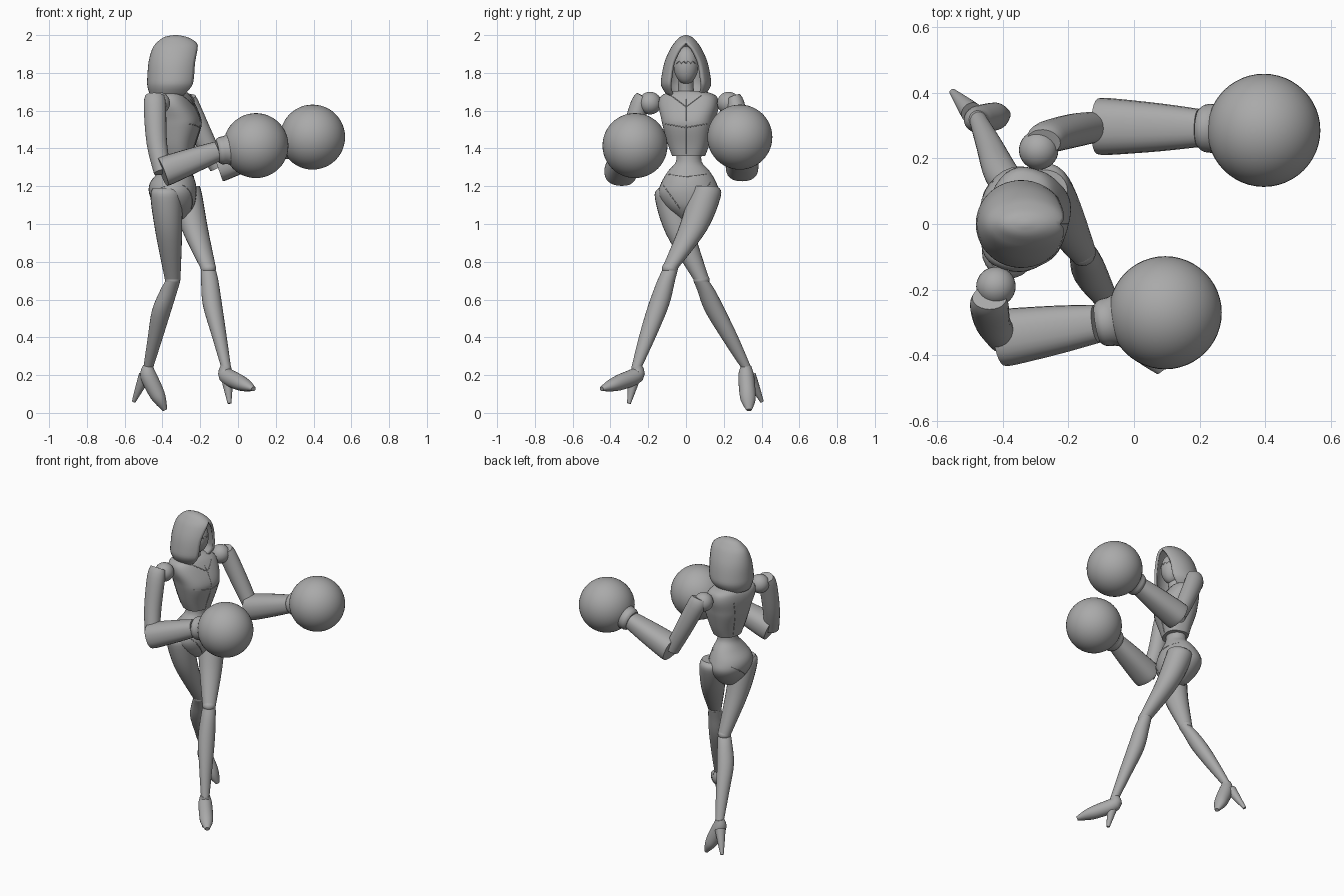
import bpy, bmesh, math
from mathutils import Vector
from mathutils.bvhtree import BVHTree

if "Cube" in bpy.data.objects:
    bpy.data.objects.remove(bpy.data.objects["Cube"])

colour = (0.4, 0.4, 0.4, 1)
grey = bpy.data.materials.new("plain grey")
grey.use_nodes = True
grey.diffuse_color = colour
grey.node_tree.nodes["Principled BSDF"].inputs["Base Color"].default_value = colour

X, Y, Z = Vector((1, 0, 0)), Vector((0, 1, 0)), Vector((0, 0, 1))


def finish(name, bm, angle=40):
    """Turn a bmesh into a smooth shaded grey object."""
    bmesh.ops.remove_doubles(bm, verts=bm.verts, dist=0.0002)
    bmesh.ops.recalc_face_normals(bm, faces=bm.faces)
    mesh = bpy.data.meshes.new(name)
    bm.to_mesh(mesh)
    bm.free()
    mesh.materials.append(grey)
    ob = bpy.data.objects.new(name, mesh)
    bpy.context.collection.objects.link(ob)
    bpy.ops.object.select_all(action="DESELECT")
    ob.select_set(True)
    bpy.context.view_layer.objects.active = ob
    bpy.ops.object.shade_smooth_by_angle(angle=math.radians(angle))
    return ob


def smooth(rows, steps):
    """Interpolate rows of numbers along a smooth curve."""
    result = []
    last = len(rows) - 1
    for i in range(last):
        before, start, end, after = (rows[min(max(i + k, 0), last)] for k in (-1, 0, 1, 2))
        for step in range(steps):
            t = step / steps
            row = []
            for p, q, r, s in zip(before, start, end, after):
                curve = 2 * p - 5 * q + 4 * r - s + t * (3 * (q - r) + s - p)
                row.append(q + t / 2 * (r - p + t * curve))
            result.append(row)
    return result + [list(rows[last])]


def bridge(bm, rings, closed=True):
    """Join neighbouring rings of vertices with quads."""
    for lower, upper in zip(rings, rings[1:]):
        count = len(lower)
        for i in range(count if closed else count - 1):
            j = (i + 1) % count
            bm.faces.new((lower[i], lower[j], upper[j], upper[i]))


def rounded(value, power):
    return math.copysign(abs(value) ** (2 / power), value)


def loft(name, points, widths, depths=None, axes=None, hint=X, power=2, sides=24, steps=4):
    """Skin over oval sections; they follow the path unless axes are fixed."""
    depths = depths or widths
    rows = smooth([(*p, w, d) for p, w, d in zip(points, widths, depths)], steps)
    centres = [Vector(row[:3]) for row in rows]
    bm, rings = bmesh.new(), []
    for i, (centre, row) in enumerate(zip(centres, rows)):
        if axes:
            u, v = axes
        else:
            ahead, behind = centres[min(i + 1, len(rows) - 1)], centres[max(i - 1, 0)]
            tangent = (ahead - behind).normalized()
            u = (hint - tangent * hint.dot(tangent)).normalized()
            v = tangent.cross(u)
        ring = []
        for k in range(sides):
            angle = math.tau * k / sides
            across = u * row[3] * rounded(math.cos(angle), power)
            along = v * row[4] * rounded(math.sin(angle), power)
            ring.append(bm.verts.new(centre + across + along))
        rings.append(ring)
    bridge(bm, rings)
    bm.faces.new(rings[0])
    bm.faces.new(rings[-1])
    return finish(name, bm)


def ball(name, centre, size, segments=32):
    bm = bmesh.new()
    bmesh.ops.create_uvsphere(bm, u_segments=segments, v_segments=segments // 2, radius=1)
    bmesh.ops.scale(bm, vec=size, verts=bm.verts)
    bmesh.ops.translate(bm, vec=centre, verts=bm.verts)
    return finish(name, bm)


def seam(name, target, points, side=1):
    """Lay a thin stitch line on the front or back of the target."""
    mesh = target.data
    tree = BVHTree.FromPolygons([v.co for v in mesh.vertices], [p.vertices[:] for p in mesh.polygons])
    hits = []
    for start, end in zip(points, points[1:]):
        for k in range(9):
            y, z = Vector(start).lerp(Vector(end), k / 8)
            hit = tree.ray_cast(Vector((side, y, z)), X * -side)[0]
            if hit and (not hits or (hit - hits[-1]).length > 0.001):
                hits.append(hit)
    loft(name, hits, [0.0025] * len(hits), hint=Vector((1, 0.1, 0.3)), sides=6, steps=1)


# Hood: open horizontal arcs stacked from the collar to the crown
hood_rows = [(1.68, -.355, .11, .1, 52), (1.73, -.345, .135, .131, 42), (1.78, -.34, .14, .13, 40),
             (1.86, -.335, .138, .113, 38), (1.93, -.328, .125, .082, 24), (1.965, -.325, .1, .057, 0),
             (1.99, -.33, .06, .032, 0), (2, -.33, .01, .006, 0)]
bm, arcs = bmesh.new(), []
for z, middle, length, width, opening in smooth(hood_rows, 3):
    first = math.radians(max(opening, 0))
    angles = [first + (math.tau - 2 * first) * k / 32 for k in range(33)]
    arcs.append([bm.verts.new((middle + length * math.cos(a), width * math.sin(a), z)) for a in angles])
bridge(bm, arcs, closed=False)
bm.faces.new(arcs[-1][:-1])
hood = finish("hood", bm, 60)
cloth = hood.modifiers.new("cloth thickness", "SOLIDIFY")
cloth.thickness, cloth.offset = 0.016, -1

# Head and neck
face = ball("face", (-.3, 0, 1.84), (.065, .065, .1))
seam("mask_edge", face, [(i / 80, 1.85 + .012 * (i % 2)) for i in range(-4, 5)])
loft("neck", [(-.355, .01, 1.64), (-.335, 0, 1.7), (-.315, 0, 1.8)], [.065, .043, .04], axes=(X, Y))

# Torso, turned slightly to its right
yaw = math.radians(-17)
forward = Vector((math.cos(yaw), math.sin(yaw), 0))
chest = loft("chest",
             [(x, .014, z) for x, z in ((-.32, 1.36), (-.32, 1.42), (-.32, 1.51), (-.325, 1.56),
                                        (-.345, 1.63), (-.355, 1.68), (-.35, 1.705))],
             [.075, .09, .118, .122, .11, .09, .06], [.085, .108, .132, .143, .16, .145, .075],
             axes=(forward, Z.cross(forward)), power=2.6, sides=32)
pelvis = loft("waist_and_hips",
              [(x, .015, z) for x, z in ((-.325, 1.4), (-.325, 1.33), (-.332, 1.28), (-.345, 1.22),
                                         (-.345, 1.16), (-.335, 1.09), (-.33, 1.03))],
              [.06, .062, .085, .12, .125, .1, .05], [.07, .068, .11, .145, .16, .12, .05],
              axes=(X, Y), sides=32)

# Stitch lines, mirrored across the middle of the body
seam("front_zip", chest, [(0, 1.37), (0, 1.66)])
for label, s in (("right", -1), ("left", 1)):
    seam(label + "_lapel", chest, [(0, 1.62), (s * .08, 1.68)])
    seam(label + "_bust_seam", chest, [(0, 1.51), (s * .11, 1.53)])
    seam(label + "_back_seam", chest, [(s * .05, 1.38), (s * .1, 1.62)], -1)
    seam(label + "_hip_seam", pelvis, [(s * .13, 1.22), (s * .03, 1.08)])
    seam(label + "_belt", pelvis, [(0, 1.25), (s * .11, 1.265)])
    seam(label + "_seat_seam", pelvis, [(0, 1.1), (s * .13, 1.2)], -1)


def arm(label, shoulder, upper, elbow, wrist, glove):
    """Shoulder ball, upper arm, flared sleeve, cuff and round glove."""
    elbow, wrist, glove = Vector(elbow), Vector(wrist), Vector(glove)
    ball(label + "_shoulder", shoulder, (.06, .06, .06))
    loft(label + "_upper_arm", [*upper, elbow], [.052, .059, .054, .046], [.04, .049, .051, .046])
    loft(label + "_forearm", [elbow.lerp(wrist, t) for t in (0, .12, .6, 1)],
         [.086, .086, .073, .058], [.078, .078, .066, .053], hint=Y, power=2.4)
    loft(label + "_cuff", [wrist.lerp(glove, t) for t in (0, .08, .25, .5)],
         [.06, .072, .078, .11], hint=Y)
    ball(label + "_glove", glove, (.172, .172, .172), 48)


arm("right", (-.42, -.19, 1.64), [(-.44, -.225, 1.675), (-.44, -.25, 1.62), (-.43, -.3, 1.43)],
    (-.4, -.347, 1.275), (-.11, -.303, 1.385), (.095, -.27, 1.415))
arm("left", (-.29, .225, 1.64), [(-.275, .25, 1.67), (-.26, .265, 1.62), (-.18, .285, 1.45)],
    (-.105, .297, 1.3), (.2, .292, 1.405), (.395, .285, 1.46))


def leg(label, hip, thigh, knee, calf, ankle, toe, heel):
    """Thigh, knee joint, shin, pointed shoe and thin heel."""
    hip, knee, ankle, toe, heel = (Vector(p) for p in (hip, knee, ankle, toe, heel))
    loft(label + "_thigh", [hip + Z * .05, hip, thigh, knee], [.07, .083, .07, .041],
         [.065, .085, .077, .042], axes=(X, Y), steps=6)
    ball(label + "_knee", knee, (.041, .043, .035), 20)
    loft(label + "_shin", [knee - Z * .01, knee.lerp(Vector(calf), .35), calf, ankle.lerp(Vector(calf), .5), ankle],
         [.04, .046, .051, .039, .026], [.041, .047, .055, .045, .027], axes=(X, Y))
    instep = ankle.lerp(toe, .45) - Z * .026
    side = (toe - ankle).cross(Z)
    loft(label + "_shoe", [ankle + Z * .01, ankle - Z * .04, instep, instep.lerp(toe, .5), toe],
         [.027, .041, .043, .038, .015], [.027, .043, .042, .032, .012], hint=side)
    loft(label + "_heel", [ankle.lerp(heel, t) for t in (.25, .6, 1)], [.033, .023, .01])


# Legs crossed in a stride
leg("left", (-.272, .1, 1.15), (-.228, .035, .97), (-.157, -.085, .765), (-.135, -.145, .57),
    (-.063, -.262, .24), (.082, -.447, .127), (-.045, -.302, .05))
leg("right", (-.38, -.08, 1.14), (-.366, -.03, .95), (-.346, .082, .705), (-.405, .155, .54),
    (-.475, .318, .24), (-.386, .334, .015), (-.552, .402, .06))
